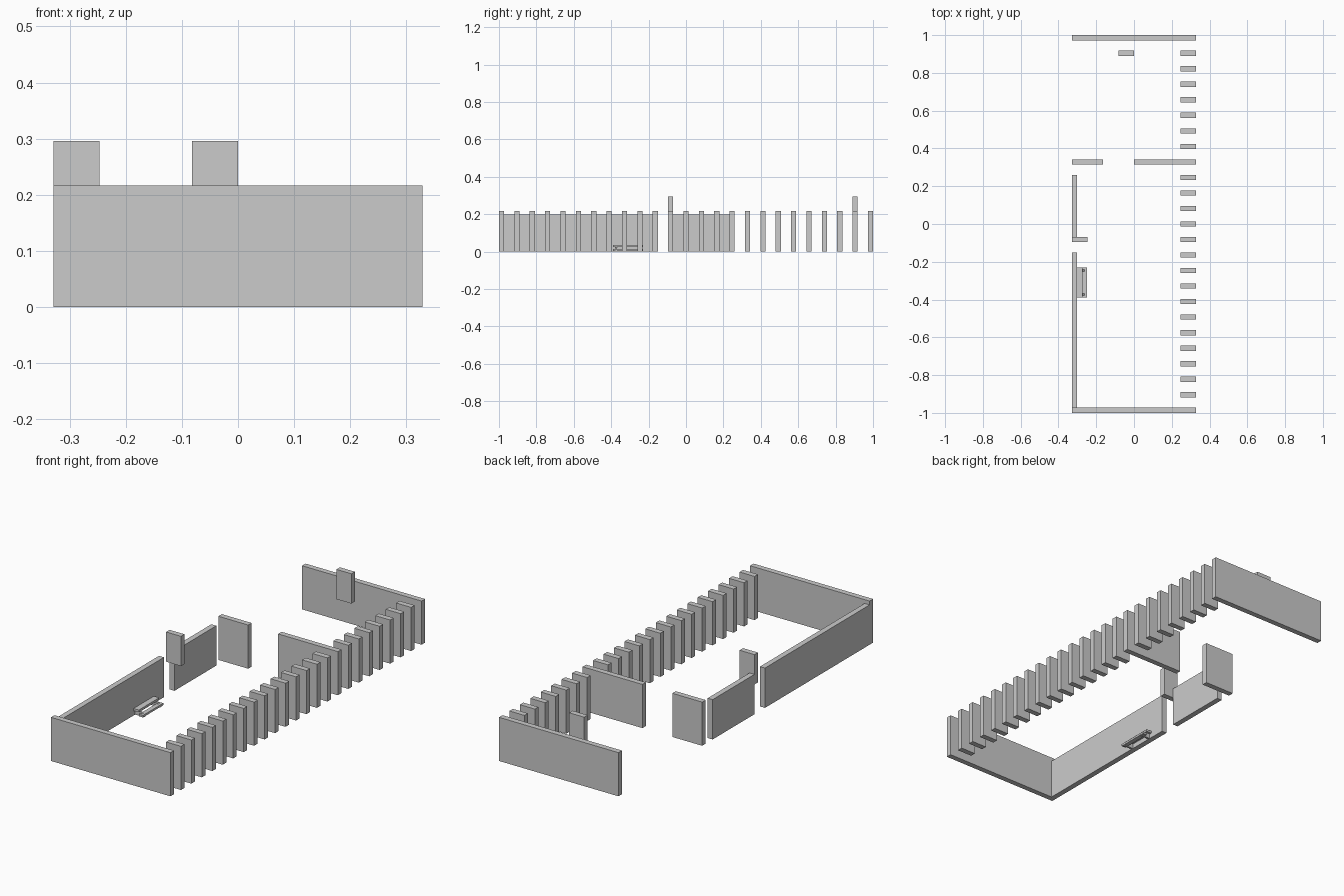
import bpy

if "Cube" in bpy.data.objects:
    bpy.data.objects.remove(bpy.data.objects["Cube"])

C = 2 / (24 + 1 / 3)     # plan module
T = C / 3                # wall thickness
H = 0.217                # main wall height
HL = 0.198               # side wall height
X = 4 * C                # half width


def row(k):
    """y of the front face of grid row k"""
    return -1 + k * C


def mesh(name, verts, faces):
    me = bpy.data.meshes.new(name)
    me.from_pydata(verts, [], faces)
    ob = bpy.data.objects.new(name, me)
    bpy.context.collection.objects.link(ob)
    return ob


def prism(name, profile, y0, y1):
    """Extrude an x-z profile (counter-clockwise seen from the front) along y"""
    n = len(profile)
    verts = [(x, y, z) for y in (y0, y1) for x, z in profile]
    faces = [tuple(range(n)), tuple(range(2 * n - 1, n - 1, -1))]
    faces += [(i, i + n, (i + 1) % n + n, (i + 1) % n) for i in range(n)]
    return mesh(name, verts, faces)


def box(name, x0, x1, y0, y1, z0, z1):
    return prism(name, [(x0, z0), (x1, z0), (x1, z1), (x0, z1)], y0, y1)


# End walls
box("front_wall", -X, X, row(0), row(0) + T, 0, H)
box("back_wall", -X, X, row(24), row(24) + T, 0, H)

# Cross wall with an opening
box("cross_wall_right", 0, X, row(16), row(16) + T, 0, H)
box("cross_wall_left", -X, -2 * C, row(16), row(16) + T, 0, H)

# Low side wall in two lengths
box("side_wall_front", -X, -X + T, row(0) + T, row(10) + T, 0, HL)
box("side_wall_back", -X, -X + T, row(11) + T, row(15) + T, 0, HL)

# Row of upright fins along the right side
for k in range(1, 24):
    if k != 16:
        box(f"fin_{k:02d}", X - C, X, row(k), row(k) + T, 0, H)

# Raised hanging panels
box("raised_panel_side", -X, -X + C, row(11), row(11) + T, 0.148, 0.296)
box("raised_panel_back", -C, 0, row(23), row(23) + T, 0.148, 0.296)

# Small open steps against the side wall
xw = -X + T
y0, y1 = -0.39, -0.23
box("upper_step", xw, -0.2725, y0, y1, 0.024, 0.035)
box("lower_step", -0.2725, -0.25, y0, y1, 0.004, 0.014)
for i, y in enumerate((y0 + 0.012, y1 - 0.022)):
    prism(f"step_support_{i + 1}", [(xw, 0), (-0.252, 0), (-0.252, 0.004),
                                    (-0.2725, 0.024), (xw, 0.024)], y, y + 0.01)
